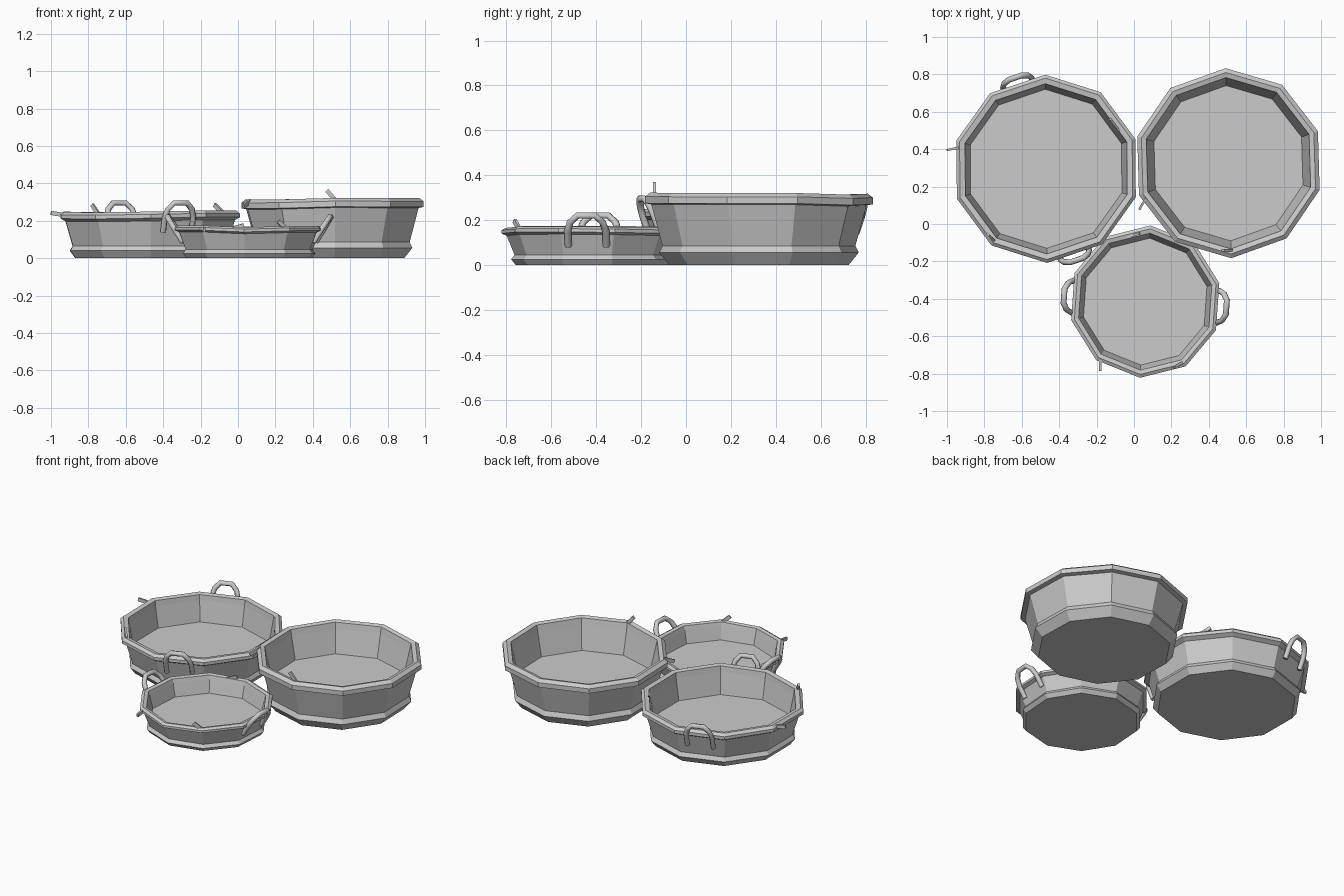
import bpy, bmesh, math, random
from mathutils import Vector

if "Cube" in bpy.data.objects:
    bpy.data.objects.remove(bpy.data.objects["Cube"])

random.seed(4)
SIDES = 10


def finish(name, bm):
    bmesh.ops.recalc_face_normals(bm, faces=bm.faces)
    me = bpy.data.meshes.new(name)
    bm.to_mesh(me)
    bm.free()
    ob = bpy.data.objects.new(name, me)
    bpy.context.collection.objects.link(ob)
    return ob


def tub(name, centre, turn, profile, rim_from):
    """Lathe a closed (radius, z) profile into a ten-sided tub."""
    bm = bmesh.new()
    wobble = [random.uniform(-0.006, 0.006) for _ in range(SIDES)]
    rings = []
    for k, (r, z) in enumerate(profile):
        ring = []
        for i in range(SIDES):
            a = math.radians(90 + turn) + math.tau * i / SIDES
            lift = wobble[i] if rim_from <= k < len(profile) - 1 else 0
            ring.append(bm.verts.new((centre[0] + r * math.cos(a),
                                      centre[1] + r * math.sin(a), z + lift)))
        rings.append(ring)
    for a, b in zip(rings, rings[1:]):
        for i in range(SIDES):
            j = (i + 1) % SIDES
            bm.faces.new((a[i], a[j], b[j], b[i]))
    bm.faces.new(rings[0])
    bm.faces.new(rings[-1])
    return finish(name, bm)


def handle(name, centre, angle, low, high, half):
    """Arched rope handle; low and high are (distance from centre, z)."""
    a = math.radians(angle)
    n = Vector((math.cos(a), math.sin(a), 0))
    t = Vector((-n.y, n.x, 0))
    arch = [(-1, 0), (-1, 0.5), (-0.85, 0.78), (-0.45, 1),
            (0.45, 1), (0.85, 0.78), (1, 0.5), (1, 0)]
    cu = bpy.data.curves.new(name, 'CURVE')
    cu.dimensions = '3D'
    cu.bevel_depth = 0.016
    cu.bevel_resolution = 1
    cu.use_fill_caps = True
    sp = cu.splines.new('POLY')
    sp.points.add(len(arch) - 1)
    for p, (u, f) in zip(sp.points, arch):
        d = low[0] + (high[0] - low[0]) * f
        z = low[1] + (high[1] - low[1]) * f
        v = Vector((centre[0], centre[1], z)) + n * d + t * (u * half)
        p.co = (*v, 1)
    ob = bpy.data.objects.new(name, cu)
    bpy.context.collection.objects.link(ob)
    bpy.ops.object.select_all(action='DESELECT')
    ob.select_set(True)
    bpy.context.view_layer.objects.active = ob
    bpy.ops.object.convert(target='MESH')


def strand(name, start, end):
    """Loose flat strip end poking out of the rim."""
    s, e = Vector(start), Vector(end)
    bm = bmesh.new()
    bmesh.ops.create_cube(bm, size=1)
    for v in bm.verts:
        v.co = Vector((v.co.x * 0.022, v.co.y * 0.012, v.co.z * (e - s).length))
    ob = finish(name, bm)
    ob.location = (s + e) / 2
    ob.rotation_mode = 'QUATERNION'
    ob.rotation_quaternion = (e - s).to_track_quat('Z', 'X')


LEFT, RIGHT, FRONT = (-0.47, 0.295), (0.505, 0.325), (0.06, -0.415)

# Tub bodies: foot, flared wall, rim, inner wall and floor
tub("left_basket", LEFT, 0.5,
    [(0.42, 0), (0.45, 0.04), (0.435, 0.065), (0.475, 0.20), (0.503, 0.215),
     (0.503, 0.235), (0.485, 0.25), (0.455, 0.245), (0.45, 0.21), (0.425, 0.075)], 3)
tub("right_basket", RIGHT, 1.7,
    [(0.40, 0), (0.445, 0.055), (0.43, 0.085), (0.48, 0.265), (0.508, 0.27),
     (0.508, 0.30), (0.485, 0.317), (0.458, 0.31), (0.45, 0.27), (0.415, 0.12)], 3)
tub("front_basket", FRONT, -4,
    [(0.345, 0), (0.365, 0.025), (0.35, 0.045), (0.385, 0.135), (0.408, 0.145),
     (0.408, 0.16), (0.39, 0.17), (0.367, 0.165), (0.36, 0.14), (0.34, 0.06)], 3)

# Handles in opposite pairs
for label, ang in (("back", 108.5), ("front", 288.5)):
    handle("left_basket_handle_" + label, LEFT, ang, (0.46, 0.14), (0.515, 0.295), 0.08)
for label, ang in (("left", 176), ("right", -4)):
    handle("front_basket_handle_" + label, FRONT, ang, (0.35, 0.085), (0.435, 0.22), 0.085)

# Loose strip ends
ends = [((-0.93, 0.41, 0.23), (-1.0, 0.395, 0.242)),
        ((-0.75, -0.085, 0.24), (-0.78, -0.055, 0.285)),
        ((-0.08, 0.50, 0.24), (-0.125, 0.56, 0.285)),
        ((0.52, -0.14, 0.31), (0.475, -0.14, 0.362)),
        ((0.065, 0.14, 0.305), (0.03, 0.08, 0.275)),
        ((0.26, -0.74, 0.155), (0.215, -0.765, 0.197)),
        ((-0.18, -0.71, 0.16), (-0.18, -0.785, 0.15)),
        ((-0.04, -0.07, 0.155), (0.03, -0.05, 0.175))]
for i, (s, e) in enumerate(ends):
    strand(f"loose_strip_{i + 1}", s, e)
